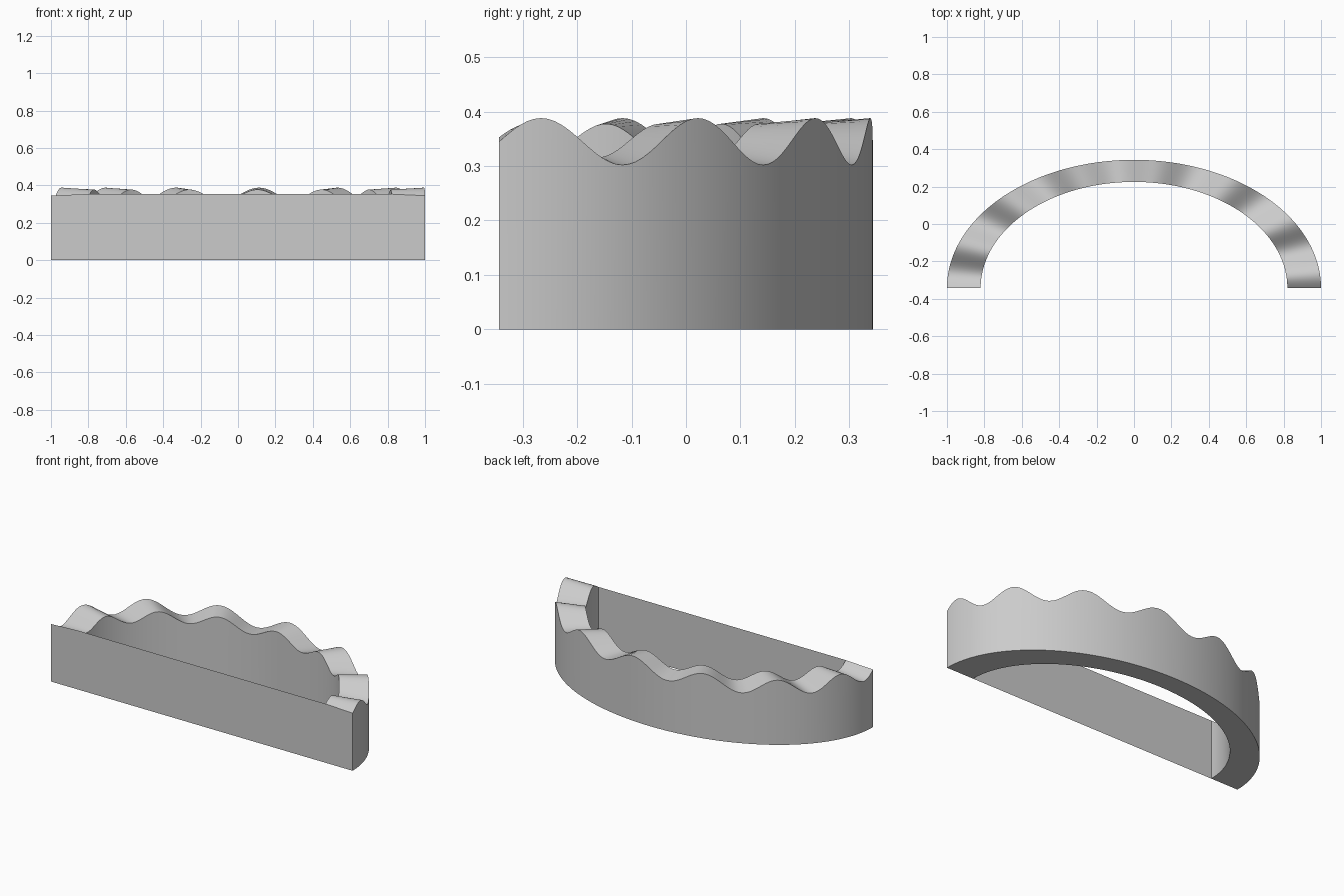
import bpy, bmesh, math

cube = bpy.data.objects.get("Cube")
if cube:
    bpy.data.objects.remove(cube, do_unlink=True)

FRONT_Y = -0.343
SEGMENTS = 168
WAVES = 7
PANEL_TOP = 0.353

stone = bpy.data.materials.new("light_grey")
stone.use_nodes = True
grey = (0.6, 0.6, 0.6, 1)
stone.diffuse_color = grey
stone.node_tree.nodes["Principled BSDF"].inputs["Base Color"].default_value = grey


def make_object(name, bm):
    mesh = bpy.data.meshes.new(name)
    bm.to_mesh(mesh)
    bm.free()
    mesh.materials.append(stone)
    obj = bpy.data.objects.new(name, mesh)
    bpy.context.collection.objects.link(obj)
    bpy.ops.object.select_all(action="DESELECT")
    obj.select_set(True)
    bpy.context.view_layer.objects.active = obj
    return obj


def rim_pair(bm, t, rx, ry, mid, amp, phase):
    """Bottom and wavy top vertex of one wall at angle t."""
    x, y = rx * math.cos(t), FRONT_Y + ry * math.sin(t)
    z = mid + amp * math.sin(2 * WAVES * t + phase)
    return bm.verts.new((x, y, 0)), bm.verts.new((x, y, z))


# Half-oval wall with a wavy top
bm = bmesh.new()
sections = []
for i in range(SEGMENTS + 1):
    t = math.pi * i / SEGMENTS
    out_low, out_high = rim_pair(bm, t, 1.0, 0.686, 0.345, 0.043, 0)
    in_low, in_high = rim_pair(bm, t, 0.82, 0.568, 0.3465, 0.031, 0.21)
    sections.append((out_low, out_high, in_high, in_low))
for a, b in zip(sections, sections[1:]):
    for k in range(4):
        n = (k + 1) % 4
        bm.faces.new((a[k], b[k], b[n], a[n]))
bm.faces.new(sections[0])
bm.faces.new(sections[-1])
bmesh.ops.recalc_face_normals(bm, faces=bm.faces)
make_object("wavy_curved_wall", bm)
bpy.ops.object.shade_smooth_by_angle(angle=math.radians(30))

# Thin flat panel joining the two ends of the wall
bm = bmesh.new()
corners = [(-0.82, 0), (0.82, 0), (0.82, PANEL_TOP), (-0.82, PANEL_TOP)]
bm.faces.new([bm.verts.new((x, FRONT_Y, z)) for x, z in corners])
make_object("front_panel", bm)
